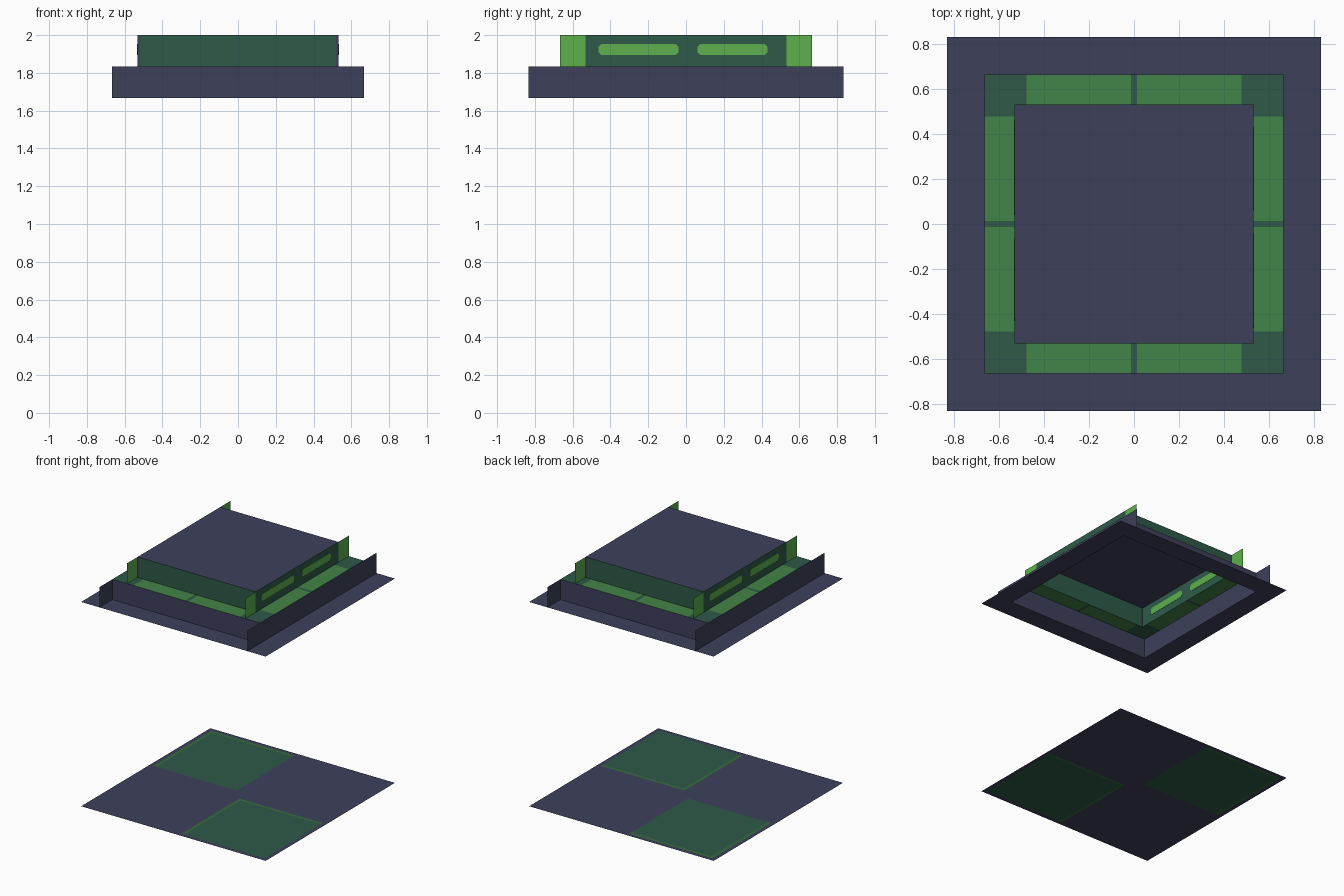
import bpy, bmesh
from mathutils import Vector

if "Cube" in bpy.data.objects:
    bpy.data.objects.remove(bpy.data.objects["Cube"])


def material(name, r, g, b):
    m = bpy.data.materials.new(name)
    lin = [((c / 255 + 0.055) / 1.055) ** 2.4 for c in (r, g, b)]
    m.diffuse_color = (*lin, 1)
    m.use_nodes = True
    m.node_tree.nodes["Principled BSDF"].inputs["Base Color"].default_value = m.diffuse_color
    return m


MATS = [material("navy", 61, 65, 91), material("dark green", 46, 90, 72),
        material("mid green", 66, 131, 72), material("bright green", 93, 176, 77),
        material("trim green", 54, 108, 62)]
NAVY, DARK, MID, BRIGHT, TRIM = range(5)

OUT, MIDW, INN = 0.833, 0.667, 0.533     # half widths of the three steps
Z1, Z2, Z3 = 1.667, 1.833, 2.0           # ceiling heights
X, Y, Z = Vector((1, 0, 0)), Vector((0, 1, 0)), Vector((0, 0, 1))


def finish(name, bm):
    me = bpy.data.meshes.new(name)
    bm.to_mesh(me)
    bm.free()
    for m in MATS:
        me.materials.append(m)
    ob = bpy.data.objects.new(name, me)
    bpy.context.collection.objects.link(ob)
    return ob


def sheet(name, origin, u, v, us, vs, rule):
    """Flat grid of cells; rule(u, v) gives a colour, or None for a hole."""
    bm = bmesh.new()
    grid = [[bm.verts.new(Vector(origin) + u * a + v * b) for b in vs] for a in us]
    for i in range(len(us) - 1):
        for j in range(len(vs) - 1):
            c = rule((us[i] + us[i + 1]) / 2, (vs[j] + vs[j + 1]) / 2)
            if c is not None:
                f = bm.faces.new((grid[i][j], grid[i + 1][j],
                                  grid[i + 1][j + 1], grid[i][j + 1]))
                f.material_index = c
    bmesh.ops.delete(bm, geom=[p for p in bm.verts if not p.link_faces], context='VERTS')
    return finish(name, bm)


# Floor with two green squares, each trimmed along its -x and +y edges
LO, HI, T = 0.05, 0.80, 0.025


def floor_rule(x, y):
    for x0, y0 in ((-HI, LO), (LO, -HI)):
        x1, y1 = x0 + HI - LO, y0 + HI - LO
        if x0 < x < x1 and y0 < y < y1:
            return TRIM if x < x0 + T or y > y1 - T else DARK
    return NAVY


sheet("floor", (0, 0, 0), X, Y,
      [-OUT, -HI, -HI + T, -LO, LO, LO + T, HI, OUT],
      [-OUT, -HI, -LO - T, -LO, LO, HI - T, HI, OUT], floor_rule)

# Lower ceiling rim
sheet("ceiling_rim", (0, 0, Z1), X, Y, [-OUT, -MIDW, MIDW, OUT], [-OUT, -MIDW, MIDW, OUT],
      lambda x, y: None if max(abs(x), abs(y)) < MIDW else NAVY)

# Middle ceiling ring with paired light strips on each side
G, E = 0.013, 0.48
cuts = [-MIDW, -INN, -E, -G, G, E, INN, MIDW]


def ring_rule(x, y):
    if max(abs(x), abs(y)) < INN:
        return None
    return MID if G < min(abs(x), abs(y)) < E else DARK


sheet("ceiling_ring", (0, 0, Z2), X, Y, cuts, cuts, ring_rule)

# Top ceiling panel
sheet("ceiling_panel", (0, 0, Z3), X, Y, [-INN, INN], [-INN, INN], lambda x, y: NAVY)

# Upright walls of both steps; the side walls run past the corners
S = INN - 0.014
for s, side, end in ((1, "right", "back"), (-1, "left", "front")):
    sheet("lower_wall_" + side, (s * MIDW, 0, 0), Y, Z, [-OUT, OUT], [Z1, Z2],
          lambda a, b: NAVY)
    sheet("lower_wall_" + end, (0, s * MIDW, 0), X, Z, [-MIDW, MIDW], [Z1, Z2],
          lambda a, b: NAVY)
    sheet("upper_wall_" + side, (s * INN, 0, 0), Y, Z, [-MIDW, -INN, INN, MIDW], [Z2, Z3],
          lambda a, b: BRIGHT if abs(a) > INN else DARK)
    sheet("upper_wall_" + end, (0, s * INN, 0), X, Z, [-INN, -S, S, INN], [Z2, Z3],
          lambda a, b: NAVY if abs(a) > S else DARK)

    # Two long lamps set into each upper side wall, with clipped corners
    for k, (a, b) in enumerate(((-0.463, -0.04), (0.06, 0.432))):
        z0, z1, c = 1.895, 1.953, 0.015
        outline = [(a + c, z0), (b - c, z0), (b, z0 + c), (b, z1 - c),
                   (b - c, z1), (a + c, z1), (a, z1 - c), (a, z0 + c)]
        bm = bmesh.new()
        face = bm.faces.new([bm.verts.new((s * INN - 0.002, s * y, z)) for y, z in outline])
        ext = bmesh.ops.extrude_face_region(bm, geom=[face], use_keep_orig=True)
        bmesh.ops.translate(bm, vec=(0.004, 0, 0),
                            verts=[g for g in ext["geom"] if isinstance(g, bmesh.types.BMVert)])
        bmesh.ops.recalc_face_normals(bm, faces=bm.faces)
        for f in bm.faces:
            f.material_index = BRIGHT
        finish(f"wall_lamp_{side}_{k + 1}", bm)
